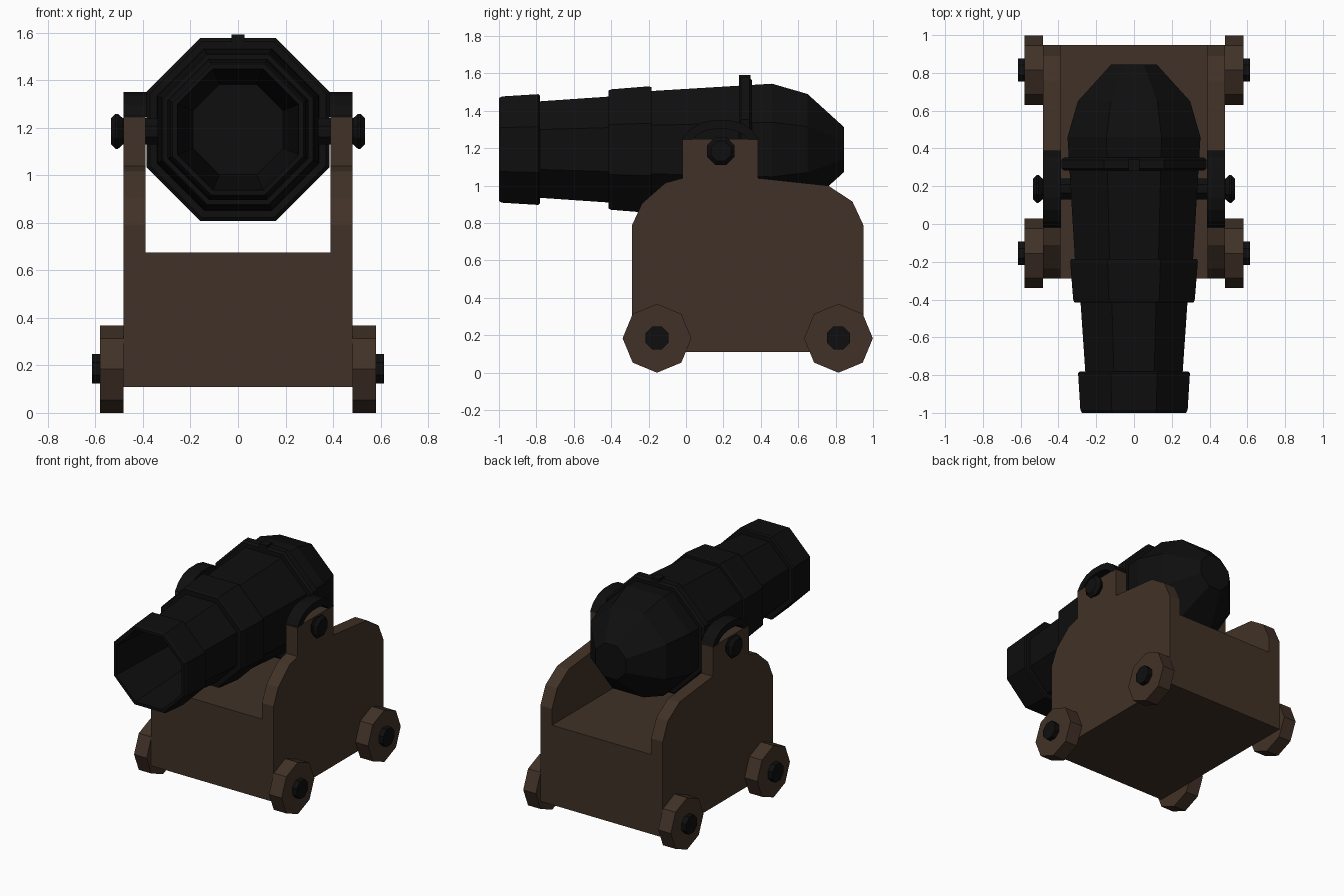
import bpy, bmesh, math

if "Cube" in bpy.data.objects:
    bpy.data.objects.remove(bpy.data.objects["Cube"])


def material(name, rgb):
    m = bpy.data.materials.new(name)
    m.diffuse_color = (*rgb, 1)
    m.use_nodes = True
    m.node_tree.nodes["Principled BSDF"].inputs["Base Color"].default_value = m.diffuse_color
    return m


IRON = material("black iron", (0.0045, 0.0045, 0.0045))
WOOD = material("dark brown wood", (0.052, 0.031, 0.020))


def finish(name, bm, mat, mirror=False):
    bmesh.ops.recalc_face_normals(bm, faces=bm.faces)
    me = bpy.data.meshes.new(name)
    bm.to_mesh(me)
    bm.free()
    me.materials.append(mat)
    ob = bpy.data.objects.new(name, me)
    bpy.context.collection.objects.link(ob)
    if mirror:
        ob.modifiers.new("mirror", "MIRROR").use_axis = (True, False, False)
    return ob


def lathe(name, profile, mat, axis, centre, phase=0.0, mirror=False, closed=False):
    """Eight-sided turned part; profile = (position along axis, corner radius)."""
    bm = bmesh.new()
    rings = []
    for t, r in profile:
        ring = []
        for i in range(8):
            a = math.pi / 4 * (i + phase)
            u, v = r * math.cos(a), r * math.sin(a)
            if axis == "y":
                co = (centre[0] + u, t, centre[1] + v)
            else:
                co = (t, centre[0] + u, centre[1] + v)
            ring.append(bm.verts.new(co))
        rings.append(ring)
    pairs = list(zip(rings, rings[1:]))
    if closed:
        pairs.append((rings[-1], rings[0]))
    else:
        bm.faces.new(rings[0])
        bm.faces.new(rings[-1])
    for a, b in pairs:
        for i in range(8):
            j = (i + 1) % 8
            bm.faces.new((a[i], a[j], b[j], b[i]))
    return finish(name, bm, mat, mirror)


def plate(name, outline, x0, x1, mat, mirror=False):
    """Outline in (y, z) extruded from x0 to x1."""
    bm = bmesh.new()
    f = bm.faces.new([bm.verts.new((x0, y, z)) for y, z in outline])
    ext = bmesh.ops.extrude_face_region(bm, geom=[f])["geom"]
    bmesh.ops.translate(bm, vec=(x1 - x0, 0, 0),
                        verts=[e for e in ext if isinstance(e, bmesh.types.BMVert)])
    return finish(name, bm, mat, mirror)


def flats(profile):
    """Convert flat-to-centre distances to corner radii."""
    return [(t, r / math.cos(math.pi / 8)) for t, r in profile]


# Barrel: rounded breech, bands, muzzle and hollow bore
AXIS_Z = 1.193
lathe("barrel", flats([
    (0.845, 0.12), (0.65, 0.297), (0.46, 0.352), (-0.185, 0.313),
    (-0.185, 0.333), (-0.20, 0.338), (-0.40, 0.322), (-0.415, 0.315), (-0.415, 0.283),
    (-0.78, 0.258), (-0.78, 0.288), (-0.79, 0.296), (-0.985, 0.284), (-1.0, 0.275),
    (-1.0, 0.255), (-0.15, 0.19)]), IRON, "y", (0, AXIS_Z), 0.5)

# Breech ring and sight
lathe("breech_ring", flats([
    (0.283, 0.33), (0.283, 0.37), (0.295, 0.385), (0.34, 0.385),
    (0.352, 0.37), (0.352, 0.33)]), IRON, "y", (0, AXIS_Z), 0.5, closed=True)
plate("sight", [(0.283, 1.54), (0.283, 1.592), (0.345, 1.592), (0.345, 1.54)],
      -0.028, 0.028, IRON)

# Trunnions with swollen end caps
lathe("trunnions", [(0.2, 0.06), (0.48, 0.06), (0.485, 0.06), (0.505, 0.08),
                    (0.515, 0.08), (0.535, 0.058)],
      IRON, "x", (0.186, 1.185), 0.5, mirror=True)

# Arched iron straps over the trunnions
outer = [(-0.02, 1.245), (0.015, 1.295), (0.075, 1.335), (0.14, 1.35),
         (0.23, 1.35), (0.295, 1.335), (0.355, 1.295), (0.388, 1.245)]
inner = [(0.184 + (y - 0.184) * 0.72, 1.245 + (z - 1.245) * 0.55) for y, z in outer]
plate("trunnion_strap", outer + inner[::-1], 0.386, 0.482, IRON, mirror=True)

# Carriage cheeks and bed
plate("carriage_cheek", [
    (-0.288, 0.11), (-0.288, 0.79), (-0.235, 0.905), (-0.11, 1.015), (-0.018, 1.04),
    (-0.018, 1.25), (0.385, 1.25), (0.385, 1.04), (0.76, 1.0), (0.89, 0.915),
    (0.948, 0.79), (0.948, 0.11)], 0.39, 0.481, WOOD, mirror=True)
plate("carriage_bed", [(-0.288, 0.11), (-0.288, 0.675), (0.948, 0.675), (0.948, 0.11)],
      -0.39, 0.39, WOOD)

# Wheels and axle ends
for label, y in (("front", -0.155), ("rear", 0.815)):
    lathe(label + "_wheel", [(0.481, 0.184), (0.58, 0.184)], WOOD, "x", (y, 0.184),
          mirror=True)
    lathe(label + "_axle", [(0.47, 0.067), (0.615, 0.067)], IRON, "x", (y, 0.186), 0.5,
          mirror=True)
